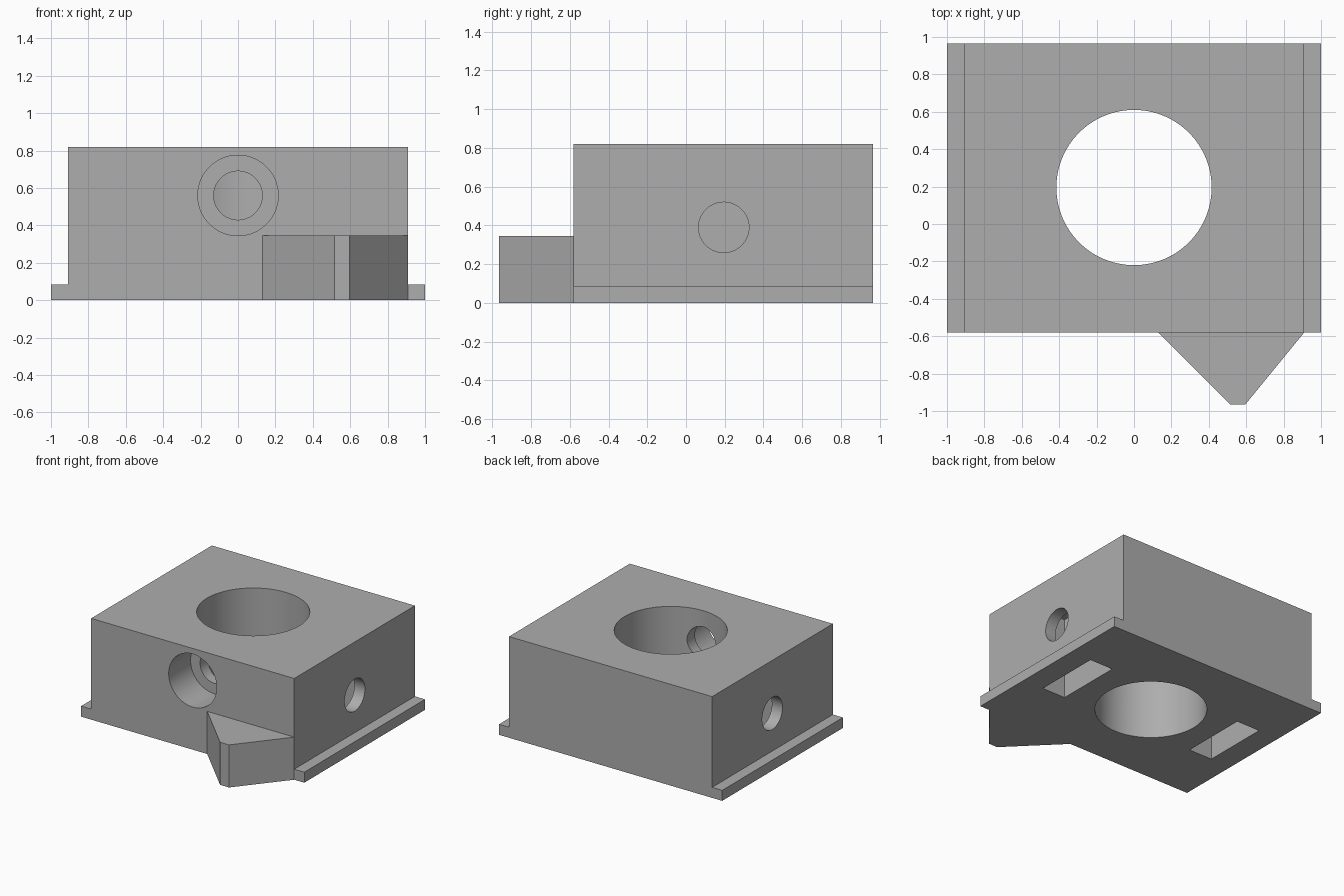
import bpy, bmesh, math
from mathutils import Matrix, Vector

cube = bpy.data.objects.get("Cube")
if cube:
    bpy.data.objects.remove(cube, do_unlink=True)

grey = bpy.data.materials.new("plain grey")
grey.use_nodes = True
colour = (0.42, 0.42, 0.42, 1)
grey.diffuse_color = colour
grey.node_tree.nodes["Principled BSDF"].inputs["Base Color"].default_value = colour

FRONT, BACK, TOP = -0.58, 0.965, 0.82
BORE_Y = 0.195


def finish(name, bm):
    bmesh.ops.recalc_face_normals(bm, faces=bm.faces[:])
    mesh = bpy.data.meshes.new(name)
    bm.to_mesh(mesh)
    bm.free()
    mesh.materials.append(grey)
    obj = bpy.data.objects.new(name, mesh)
    bpy.context.collection.objects.link(obj)
    return obj


def prism(name, points, offset):
    """Extrude a flat outline along an offset."""
    bm = bmesh.new()
    face = bm.faces.new([bm.verts.new(p) for p in points])
    moved = bmesh.ops.extrude_face_region(bm, geom=[face])["geom"]
    bmesh.ops.translate(bm, vec=offset,
                        verts=[v for v in moved if isinstance(v, bmesh.types.BMVert)])
    return finish(name, bm)


def cylinder(name, radius, start, end, sides=96):
    """Round cutter between two points."""
    start, end = Vector(start), Vector(end)
    axis = end - start
    turn = axis.to_track_quat("Z", "Y").to_matrix().to_4x4()
    bm = bmesh.new()
    bmesh.ops.create_cone(bm, cap_ends=True, segments=sides, radius1=radius,
                          radius2=radius, depth=axis.length,
                          matrix=Matrix.Translation((start + end) / 2) @ turn)
    return finish(name, bm)


def box(name, centre, size):
    bm = bmesh.new()
    bmesh.ops.create_cube(bm, size=1,
                          matrix=Matrix.Translation(centre) @ Matrix.Diagonal((*size, 1)))
    return finish(name, bm)


# Block with a thin flange along each side
half = [(1, 0), (1, 0.085), (0.91, 0.085), (0.91, TOP)]
outline = half + [(-x, z) for x, z in reversed(half)]
block = prism("block", [(x, FRONT, z) for x, z in outline], (0, BACK - FRONT, 0))

# Main bore and stepped front hole
cutters = [
    cylinder("bore_cutter", 0.415, (0, BORE_Y, -0.1), (0, BORE_Y, TOP + 0.1), 128),
    cylinder("front_hole_cutter", 0.13, (0, FRONT - 0.1, 0.56), (0, BORE_Y, 0.56)),
    cylinder("counterbore_cutter", 0.215, (0, FRONT - 0.1, 0.56), (0, FRONT + 0.28, 0.56)),
]
# Side bolt holes, each opening into a nut slot from below
for side, label in ((1, "left"), (-1, "right")):
    cutters.append(cylinder(label + "_hole_cutter", 0.13,
                            (side, BORE_Y, 0.39), (side * 0.7, BORE_Y, 0.39)))
    cutters.append(box(label + "_slot_cutter", (side * 0.71, BORE_Y, 0.28),
                       (0.21, 0.55, 0.77)))

for cutter in cutters:
    cut = block.modifiers.new(cutter.name, "BOOLEAN")
    cut.operation = "DIFFERENCE"
    cut.solver = "EXACT"
    cut.object = cutter

# Bake the cuts, then drop the cutters
bpy.context.view_layer.objects.active = block
block.select_set(True)
for name in [m.name for m in block.modifiers]:
    bpy.ops.object.modifier_apply(modifier=name)
for cutter in cutters:
    bpy.data.objects.remove(cutter, do_unlink=True)
bpy.ops.object.shade_smooth_by_angle(angle=math.radians(30))

# Pointed lug on the front
lug = [(0.13, FRONT), (0.515, -0.965), (0.595, -0.965), (0.91, FRONT)]
prism("front_lug", [(x, y, 0) for x, y in lug], (0, 0, 0.345))
